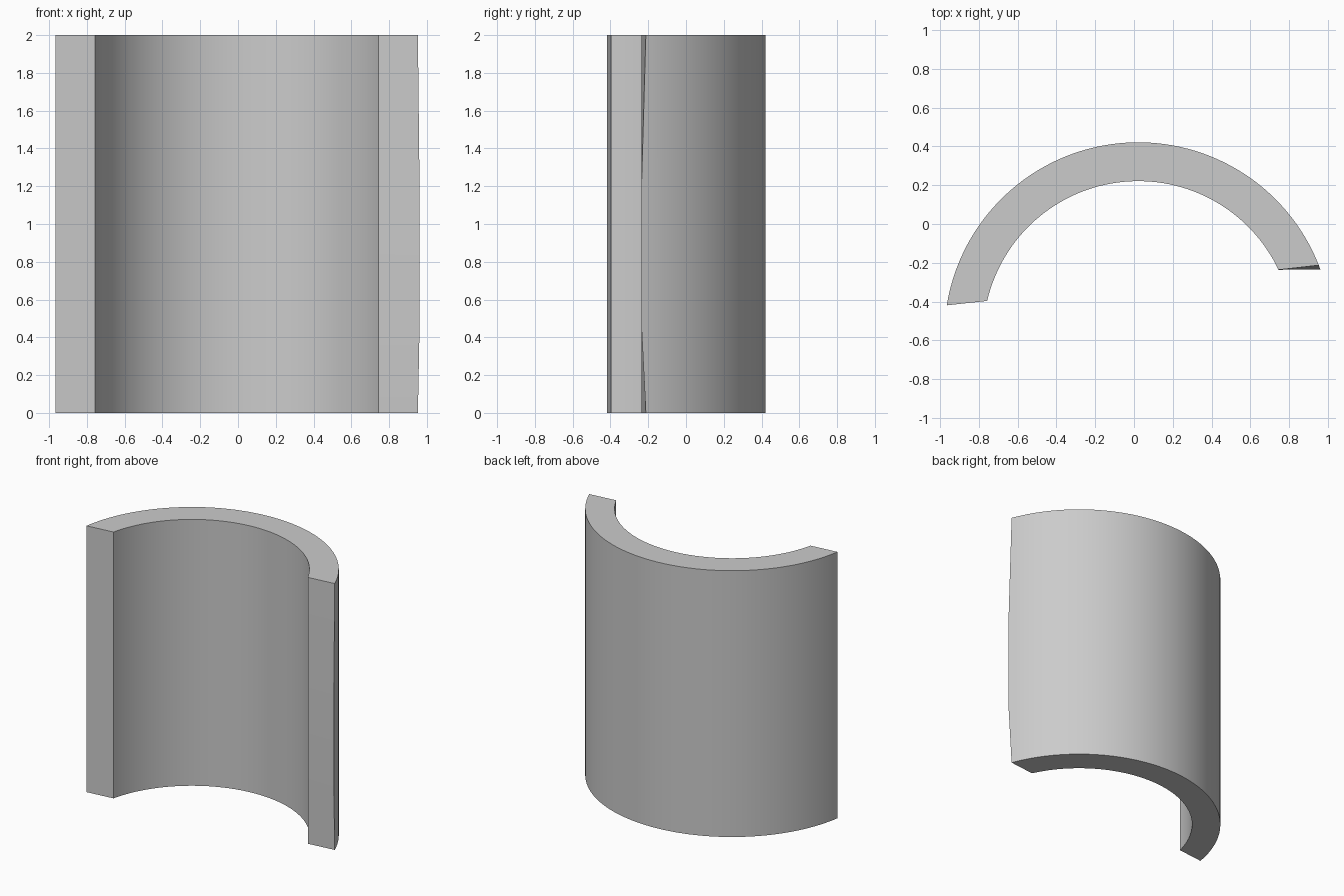
import bpy, bmesh
from math import radians, sin, cos

if "Cube" in bpy.data.objects:
    bpy.data.objects.remove(bpy.data.objects["Cube"])

CX, CY = 0.022, -0.579          # centre of the arc
R_OUT, R_IN = 1.0, 0.8
N = 64                          # segments along the arc
# (height, angle where the outer skin ends on the right side)
LEVELS = [(0.0, 21.5), (0.45, 20.1), (1.2, 20.1), (2.0, 21.5)]


def arc(bm, r, a0, a1, end, z):
    """Row of vertices along an arc; the last one stops at angle `end`."""
    angles = [a0 + (a1 - a0) * i / N for i in range(N)] + [end]
    return [bm.verts.new((CX + r * cos(radians(a)), CY + r * sin(radians(a)), z))
            for a in angles]


def strip(bm, a, b):
    for i in range(len(a) - 1):
        bm.faces.new((a[i], a[i + 1], b[i + 1], b[i]))


bm = bmesh.new()
outer = [arc(bm, R_OUT, 170.8, 21.5, end, z) for z, end in LEVELS]
inner = [arc(bm, R_IN, 166.8, 25.4, 25.4, z) for z, _ in LEVELS]

# curved skins
for k in range(len(LEVELS) - 1):
    strip(bm, outer[k], outer[k + 1])
    strip(bm, inner[k], inner[k + 1])
# bottom and top rims
strip(bm, outer[0], inner[0])
strip(bm, outer[-1], inner[-1])
# end faces: flat on the left, slightly bulged on the right
for e in (0, -1):
    strip(bm, [row[e] for row in outer], [row[e] for row in inner])

bmesh.ops.recalc_face_normals(bm, faces=bm.faces[:])
mesh = bpy.data.meshes.new("curved_wall")
bm.to_mesh(mesh)
bm.free()

wall = bpy.data.objects.new("curved_wall", mesh)
bpy.context.collection.objects.link(wall)
bpy.context.view_layer.objects.active = wall
wall.select_set(True)
bpy.ops.object.shade_smooth_by_angle(angle=radians(30))
